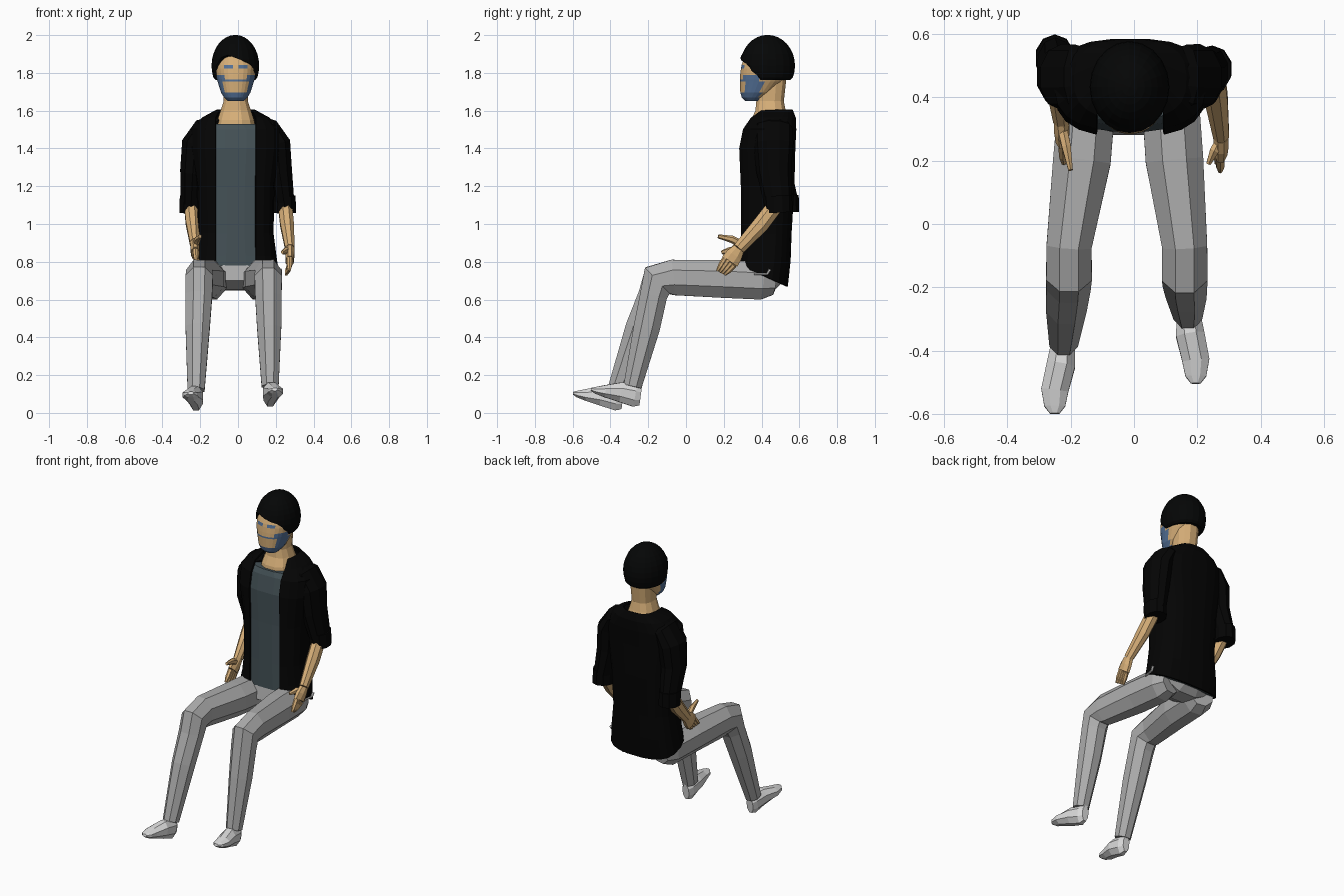
import bpy, bmesh, math
from mathutils import Vector

cube = bpy.data.objects.get("Cube")
if cube:
    bpy.data.objects.remove(cube)


def material(name, r, g, b):
    m = bpy.data.materials.new(name)
    m.use_nodes = True
    m.diffuse_color = (r, g, b, 1)
    m.node_tree.nodes["Principled BSDF"].inputs["Base Color"].default_value = (r, g, b, 1)
    return m


BLACK = material("jacket black", 0.0012, 0.0012, 0.0012)
HAIR = material("hair black", 0.0015, 0.0018, 0.0018)
SHIRT = material("shirt slate", 0.058, 0.083, 0.094)
SKIN = material("skin tan", 0.68, 0.43, 0.19)
BLUE = material("mask blue", 0.09, 0.17, 0.32)
GREY = material("trouser grey", 0.42, 0.42, 0.42)
PALE = material("shoe pale grey", 0.72, 0.72, 0.72)


def power(v, p):
    return math.copysign(abs(v) ** (2 / p), v)


def finish(name, bm, mat):
    me = bpy.data.meshes.new(name)
    bm.to_mesh(me)
    bm.free()
    me.materials.append(mat)
    ob = bpy.data.objects.new(name, me)
    bpy.context.scene.collection.objects.link(ob)
    return ob


def loft(name, rings, mat, closed=True):
    """Skin a list of point rings; closed rings get end caps."""
    bm = bmesh.new()
    vs = [[bm.verts.new(p) for p in ring] for ring in rings]
    n = len(vs[0])
    for a, b in zip(vs, vs[1:]):
        for i in range(n if closed else n - 1):
            j = (i + 1) % n
            bm.faces.new((a[i], a[j], b[j], b[i]))
    if closed:
        bm.faces.new(vs[0])
        bm.faces.new(vs[-1])
    bmesh.ops.recalc_face_normals(bm, faces=bm.faces)
    return finish(name, bm, mat)


def tube(name, sections, mat, sides=8):
    """Limb through sections (x, y, z, half width, half depth)."""
    pts = [Vector(s[:3]) for s in sections]
    rings = []
    for i, s in enumerate(sections):
        t = Vector()
        if i:
            t += (pts[i] - pts[i - 1]).normalized()
        if i < len(pts) - 1:
            t += (pts[i + 1] - pts[i]).normalized()
        t.normalize()
        u = Vector((1, 0, 0))
        u = (u - t * u.dot(t)).normalized()
        v = t.cross(u)
        k = 1 / math.cos(math.pi / sides)
        rings.append([pts[i] + k * (u * s[3] * math.cos(a) + v * s[4] * math.sin(a))
                      for a in (2 * math.pi * (j + 0.5) / sides for j in range(sides))])
    return loft(name, rings, mat)


def level(z, w, yf, yb, tilt=0, inset=0, gap=0, p=2.4, n=20, xc=-0.012):
    """Horizontal ring from front yf to back yb, optionally open at the front."""
    w, cy, d = w - inset, (yf + yb) / 2, (yb - yf) / 2 - inset
    g = math.pi / 2 - math.acos(min(gap / w, 0.88) ** (p / 2)) if gap else 0
    ring = []
    for i in range(n):
        f = i / (n - 1) if gap else (i + 0.5) / n
        a = -math.pi / 2 + g + f * (2 * math.pi - 2 * g)
        y = cy + d * power(math.sin(a), p)
        ring.append((xc + w * power(math.cos(a), p), y, z + tilt * (y - cy)))
    return ring


# Torso: open jacket over a shirt
TORSO = [(0.725, 0.226, 0.285, 0.535, -0.45), (0.82, 0.212, 0.285, 0.55, -0.1),
         (0.95, 0.195, 0.285, 0.555), (1.2, 0.2, 0.285, 0.57), (1.4, 0.235, 0.28, 0.575),
         (1.5, 0.235, 0.3, 0.58), (1.56, 0.175, 0.335, 0.578), (1.6, 0.1, 0.365, 0.56, 0.05)]
jacket = loft("jacket", [level(*r, gap=0.105, p=2.7) for r in TORSO], BLACK, closed=False)
mod = jacket.modifiers.new("cloth thickness", "SOLIDIFY")
mod.thickness, mod.offset = 0.01, 0
loft("shirt", [level(*r, inset=0.011, p=2.7) for r in TORSO[:6]]
     + [level(1.53, 0.17, 0.325, 0.56)], SHIRT)

# Neck
loft("neck", [level(*r, n=12) for r in
              [(1.5, 0.11, 0.335, 0.55), (1.55, 0.1, 0.342, 0.545), (1.6, 0.083, 0.365, 0.53),
               (1.65, 0.066, 0.37, 0.52), (1.78, 0.07, 0.37, 0.535)]], SKIN)

# Head with mask and eye faces coloured by position
HEAD = [(1.65, 0.042, 0.315, 0.39), (1.67, 0.062, 0.295, 0.42), (1.695, 0.078, 0.287, 0.46),
        (1.755, 0.097, 0.284, 0.52), (1.765, 0.1, 0.284, 0.525), (1.79, 0.106, 0.286, 0.535),
        (1.823, 0.109, 0.29, 0.54), (1.842, 0.108, 0.294, 0.545), (1.88, 0.1, 0.308, 0.545),
        (1.94, 0.06, 0.36, 0.5)]
head = loft("head", [level(*r, n=28, p=2.25) for r in HEAD], SKIN)
head.data.materials.append(BLUE)
for f in head.data.polygons:
    c = f.center
    side = abs(c.x + 0.012)
    mask = c.y < 0.39 and (c.z < 1.69 or 1.755 < c.z < 1.765 or (c.z < 1.79 and side > 0.067))
    eyes = c.y < 0.33 and 1.823 < c.z < 1.842 and 0.02 < side < 0.07
    f.material_index = int(mask or eyes)

# Hair: a ball cut off along a side-parted hairline
bm = bmesh.new()
bmesh.ops.create_uvsphere(bm, u_segments=20, v_segments=16, radius=1)
for v in bm.verts:
    v.co = Vector((-0.014 + 0.126 * v.co.x, 0.432 + 0.145 * v.co.y, 1.838 + 0.163 * v.co.z))
    front = 1.895 - 0.38 * abs(v.co.x + 0.055)
    blend = min(max((v.co.y - 0.32) / 0.07, 0), 1)
    v.co.z = max(v.co.z, front + (1.762 - front) * blend)
finish("hair", bm, HAIR)

# Arms: sleeve, rolled cuff, forearm, hand with fingers
ARMS = {"left": (1, 0.247, 0.49, Vector((0.275, 0.28, 0.87)), Vector((0.272, 0.185, 0.735)),
                 Vector((0.235, 0.19, 0.85))),
        "right": (-1, -0.25, 0.525, Vector((-0.23, 0.33, 0.9)), Vector((-0.222, 0.21, 0.785)),
                  Vector((-0.2, 0.17, 0.935)))}
for side, (s, ex, ey, wrist, tip, thumb) in ARMS.items():
    tube(side + "_sleeve", [(s * 0.1, 0.465, 1.545, 0.03, 0.07), (s * 0.175 - 0.01, 0.463, 1.51, 0.052, 0.098),
                            (s * 0.218 - 0.01, 0.463, 1.425, 0.07, 0.1),
                            (s * 0.23 - 0.01, 0.465, 1.28, 0.066, 0.088),
                            (ex, ey, 1.1, 0.052, 0.07)], BLACK, 10)
    tube(side + "_cuff", [(ex, ey - 0.005, 1.15, 0.058, 0.073),
                          (ex, ey, 1.06, 0.06, 0.07)], BLACK, 10)
    mid = Vector((ex, ey, 1.1)).lerp(wrist, 0.45)
    tube(side + "_forearm", [(ex, ey, 1.12, 0.037, 0.042), (*mid, 0.036, 0.043),
                             (*wrist, 0.025, 0.032)], SKIN)
    palm = wrist.lerp(tip, 0.5)
    tube(side + "_palm", [(*wrist, 0.023, 0.031), (*wrist.lerp(tip, 0.25), 0.024, 0.044),
                          (*palm, 0.021, 0.048)], SKIN)
    across = Vector((0, 0.72, -0.6))
    for i in range(4):
        base = palm + across * (i - 1.5) * 0.022
        end = tip + across * (i - 1.5) * 0.018 + Vector((-s * 0.006 * i, 0, 0.004 * i))
        tube(f"{side}_finger_{i + 1}", [(*base, 0.013, 0.013), (*base.lerp(end, 0.6), 0.012, 0.012),
                                        (*end, 0.006, 0.006)], SKIN, 6)
    tube(side + "_thumb", [(*wrist.lerp(tip, 0.15), 0.015, 0.018),
                           (*wrist.lerp(thumb, 0.55), 0.014, 0.017), (*thumb, 0.007, 0.009)], SKIN, 6)

# Hips
tube("hips", [(-0.015, 0.495, 0.73, 0.12, 0.045), (-0.015, 0.46, 0.72, 0.15, 0.072),
              (-0.015, 0.38, 0.727, 0.15, 0.075), (-0.015, 0.29, 0.745, 0.11, 0.045)], GREY)

# Legs: hip x, knee x, ankle x, toe x, foot shift back, foot height
LEGS = {"left": (0.114, 0.16, 0.17, 0.195, 0, 0), "right": (-0.147, -0.205, -0.222, -0.25, -0.095, -0.02)}
for side, (hx, kx, ax, tx, fy, fz) in LEGS.items():
    tube(side + "_leg", [(hx * 0.9, 0.465, 0.69, 0.07, 0.065), (hx, 0.4, 0.7, 0.09, 0.1),
                         (hx * 0.7 + kx * 0.3, 0.2, 0.709, 0.091, 0.1),
                         (kx, -0.07, 0.717, 0.071, 0.094),
                         (kx, -0.152, 0.7, 0.072, 0.094),
                         (kx * 0.9 + ax * 0.1, -0.172 + fy * 0.1, 0.62, 0.07, 0.072),
                         ((kx + ax) / 2, -0.208 + fy * 0.45, 0.45, 0.064, 0.07),
                         (ax, -0.283 + fy * 0.9, 0.14 + fz, 0.045, 0.048)], GREY)
    tube(side + "_shoe", [(ax, -0.24 + fy, 0.088 + fz, 0.022, 0.048),
                          (ax, -0.27 + fy, 0.092 + fz, 0.036, 0.06),
                          (ax * 0.7 + tx * 0.3, -0.35 + fy, 0.11 + fz, 0.045, 0.052),
                          (tx, -0.43 + fy, 0.115 + fz, 0.043, 0.032),
                          (tx, -0.48 + fy, 0.12 + fz, 0.033, 0.018),
                          (tx, -0.503 + fy, 0.125 + fz, 0.015, 0.008)], PALE)

# Small cord hanging at the left hip
tube("hip_cord", [(0.214, 0.36, 0.735, 0.005, 0.005), (0.225, 0.43, 0.735, 0.006, 0.006),
                  (0.227, 0.445, 0.76, 0.007, 0.007)], PALE, 6)
